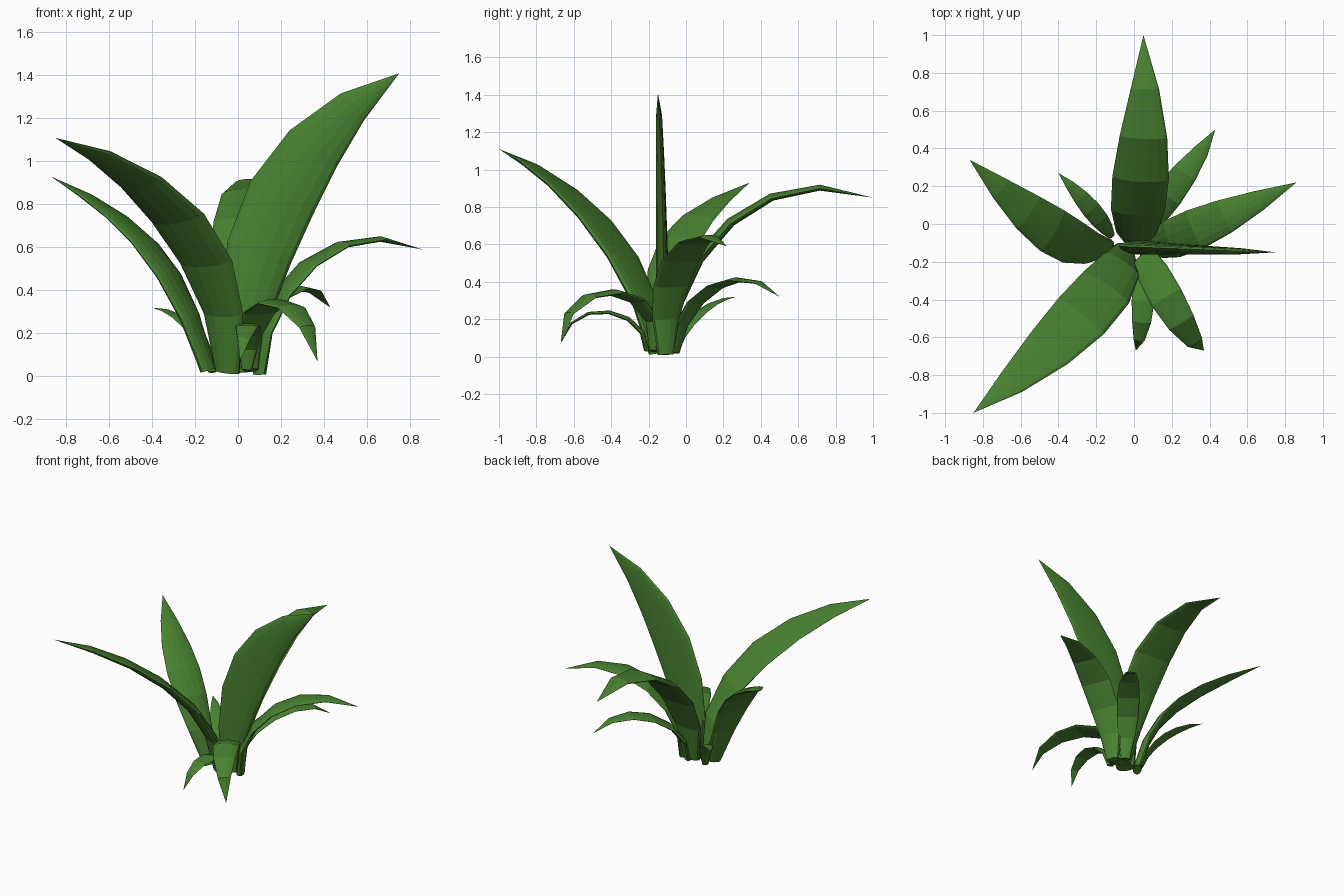
import bpy, bmesh, math
from mathutils import Vector

if "Cube" in bpy.data.objects:
    bpy.data.objects.remove(bpy.data.objects["Cube"])

green = bpy.data.materials.new("leaf green")
green.diffuse_color = (0.065, 0.22, 0.03, 1)
green.use_nodes = True
green.node_tree.nodes["Principled BSDF"].inputs["Base Color"].default_value = green.diffuse_color

SIDES = 14
# relative leaf width from base to tip
WIDTHS = [0.42, 0.72, 0.95, 1.0, 0.84, 0.5, 0.0]


def cubic(p, t):
    """Cubic passing through four points at t = 0, 1/3, 2/3, 1; returns point."""
    s = 3 * t
    return (p[0] * (-(s - 1) * (s - 2) * (s - 3) / 6) + p[1] * (s * (s - 2) * (s - 3) / 2)
            + p[2] * (-s * (s - 1) * (s - 3) / 2) + p[3] * (s * (s - 1) * (s - 2) / 6))


def leaf(name, width, pts, side=None):
    """Thick pointed blade with a slightly arched lens section along a curve."""
    p = [Vector(q) for q in pts]
    if side is None:
        side = (p[3] - p[0]).cross(Vector((0, 0, 1)))
    side = Vector(side)
    bm = bmesh.new()
    rings = []
    n = len(WIDTHS) - 1
    for i, w in enumerate(WIDTHS[:-1]):
        t = i / n
        c = cubic(p, t)
        tan = (cubic(p, t + 0.02) - cubic(p, t - 0.02)).normalized()
        s = (side - tan * side.dot(tan)).normalized()
        up = s.cross(tan)
        a = w * width / 2
        thick = width * (0.125 - 0.085 * t)
        ring = []
        for k in range(SIDES):
            u = 2 * math.pi * k / SIDES
            x = math.cos(u)
            ring.append(bm.verts.new(c + s * a * x + up * (thick * math.sin(u) - 0.06 * a * (x * x - 0.5))))
        rings.append(ring)
    tip = bm.verts.new(p[3])
    bm.faces.new(rings[0])
    for r0, r1 in zip(rings, rings[1:]):
        for k in range(SIDES):
            j = (k + 1) % SIDES
            bm.faces.new((r0[k], r0[j], r1[j], r1[k]))
    for k in range(SIDES):
        bm.faces.new((rings[-1][k], rings[-1][(k + 1) % SIDES], tip))
    bmesh.ops.recalc_face_normals(bm, faces=bm.faces)
    me = bpy.data.meshes.new(name)
    bm.to_mesh(me)
    bm.free()
    me.materials.append(green)
    bpy.context.collection.objects.link(bpy.data.objects.new(name, me))


# large blades
leaf("back_leaf", 0.3, [(.02, -.1, .02), (.02, .07, .52), (.05, .46, .85), (.05, 1, .85)])
leaf("tall_leaf", 0.33, [(.02, -.12, .02), (.1, -.125, .58), (.35, -.135, 1.06), (.75, -.15, 1.41)],
     (.85, 0, -.5))
leaf("front_left_leaf", 0.31, [(-.05, -.15, .02), (-.15, -.34, .53), (-.45, -.66, .9), (-.85, -1, 1.11)],
     (.75, -.62, .15))
leaf("left_leaf", 0.25, [(-.14, -.13, .03), (-.32, -.1, .47), (-.56, .06, .74), (-.87, .34, .93)],
     (.5, .87, -.05))
leaf("right_leaf", 0.22, [(.1, -.11, .01), (.2, -.08, .38), (.48, .04, .61), (.86, .22, .59)])

# small drooping blades
leaf("back_right_leaf", 0.16, [(.03, -.06, .02), (.1, .05, .29), (.27, .27, .41), (.43, .5, .32)])
leaf("front_right_leaf", 0.18, [(.06, -.17, .03), (.1, -.26, .3), (.25, -.52, .32), (.37, -.67, .07)])
leaf("front_leaf", 0.12, [(.04, -.21, .03), (.05, -.31, .2), (.04, -.52, .23), (.01, -.67, .07)])
leaf("back_left_leaf", 0.1, [(-.12, -.06, .02), (-.18, .02, .18), (-.28, .14, .28), (-.4, .27, .32)])
